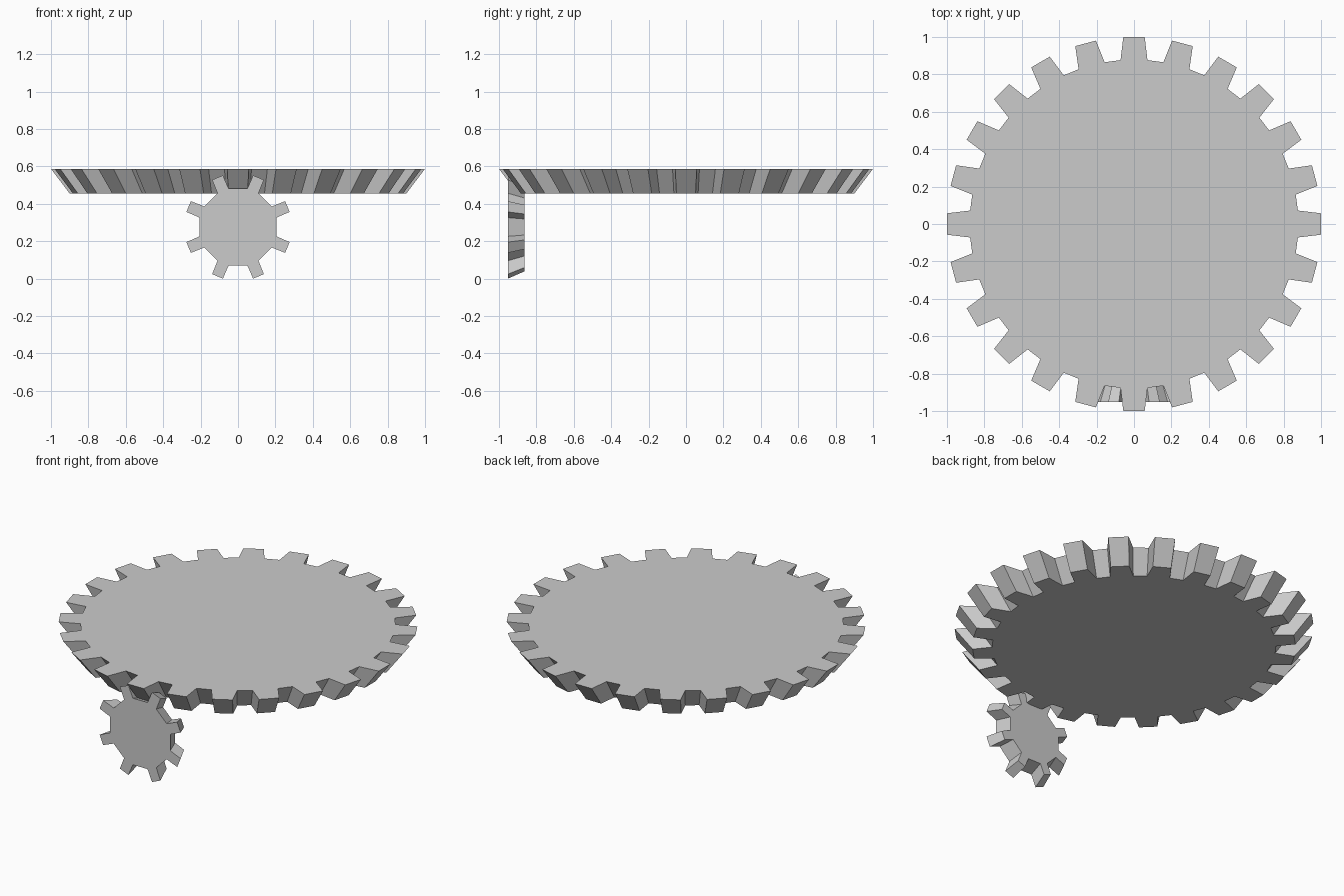
import bpy, bmesh
from math import sin, cos, radians, pi

if "Cube" in bpy.data.objects:
    bpy.data.objects.remove(bpy.data.objects["Cube"])


def bevel_gear(name, teeth, tip_r, root_r, tip_half, root_half, z_wide, z_narrow,
               taper, phase=0.0):
    """Solid tapered gear around local z; half angles are in degrees."""
    bm = bmesh.new()
    profile = [(root_r, -root_half), (tip_r, -tip_half),
               (tip_r, tip_half), (root_r, root_half)]
    rings = []
    for z, s in ((z_wide, 1.0), (z_narrow, taper)):
        ring = []
        for i in range(teeth):
            centre = phase + 2 * pi * i / teeth
            for r, a in profile:
                t = centre + radians(a)
                ring.append(bm.verts.new((s * r * cos(t), s * r * sin(t), z)))
        rings.append(ring)
    wide, narrow = rings
    n = len(wide)
    bm.faces.new(wide)
    bm.faces.new(narrow[::-1])
    for i in range(n):
        j = (i + 1) % n
        bm.faces.new((wide[i], narrow[i], narrow[j], wide[j]))
    bmesh.ops.recalc_face_normals(bm, faces=bm.faces[:])
    mesh = bpy.data.meshes.new(name)
    bm.to_mesh(mesh)
    bm.free()
    obj = bpy.data.objects.new(name, mesh)
    bpy.context.collection.objects.link(obj)
    return obj


# Large horizontal crown gear, tapering downward
bevel_gear("large_gear", 24, 1.0016, 0.879, 3.27, 4.7, 0.587, 0.455, 0.90)

# Small upright pinion at the front, tapering toward the back
pinion = bevel_gear("pinion_gear", 8, 0.2875, 0.211, 6.2, 8.8, 0.952, 0.864, 0.86,
                    phase=radians(22.5))
pinion.rotation_euler = (pi / 2, 0, 0)
pinion.location = (0, 0, 0.276)
